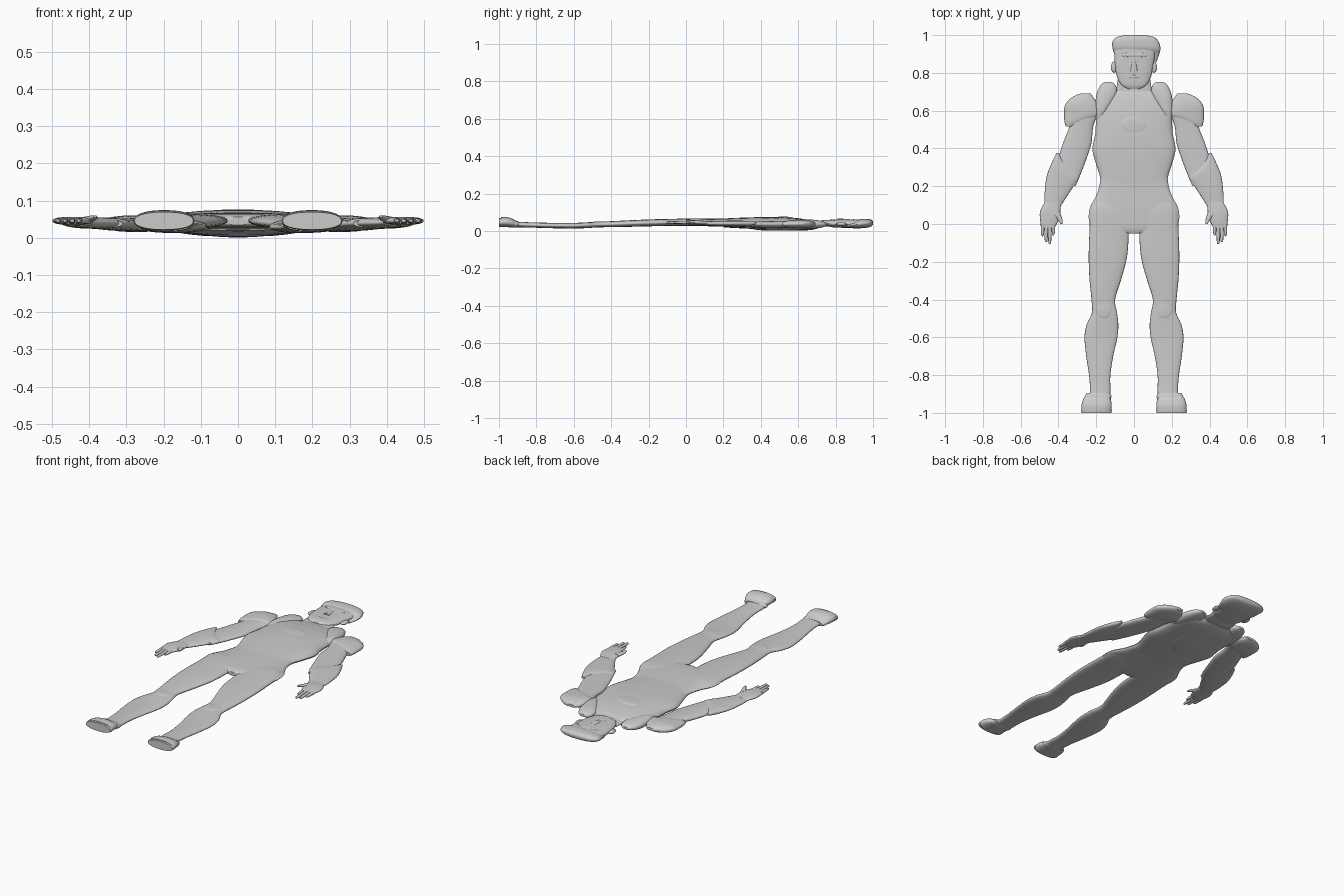
import bpy
import bmesh
import math
from mathutils import Vector

if "Cube" in bpy.data.objects:
    bpy.data.objects.remove(bpy.data.objects["Cube"], do_unlink=True)

UNIT = 0.01  # every measure below is in hundredths

grey = bpy.data.materials.new("light_grey")
grey.use_nodes = True
grey.diffuse_color = (0.6, 0.6, 0.6, 1)
grey.node_tree.nodes["Principled BSDF"].inputs["Base Color"].default_value = (0.6, 0.6, 0.6, 1)


def finish(name, bm):
    """Turn a bmesh into a smooth, grey object."""
    bmesh.ops.recalc_face_normals(bm, faces=bm.faces)
    mesh = bpy.data.meshes.new(name)
    bm.to_mesh(mesh)
    bm.free()
    mesh.materials.append(grey)
    obj = bpy.data.objects.new(name, mesh)
    bpy.context.collection.objects.link(obj)
    bpy.ops.object.select_all(action="DESELECT")
    obj.select_set(True)
    bpy.context.view_layer.objects.active = obj
    bpy.ops.object.shade_smooth_by_angle(angle=math.radians(50))
    return obj


def spline(rows, steps):
    """Smooth curve through all the stations."""
    pts = [Vector(r) for r in rows]
    pts = [pts[0]] + pts + [pts[-1]]
    for a, b, c, d in zip(pts, pts[1:], pts[2:], pts[3:]):
        for i in range(steps):
            t = i / steps
            yield b + 0.5 * t * (c - a + t * (2 * a - 5 * b + 4 * c - d + t * (3 * (b - c) + d - a)))
    yield pts[-1]


def loft(name, rows, side=1, power=2.3, steps=4, sides=28):
    """Body part from stations: y, x from, x to, z from, z to."""
    bm = bmesh.new()
    rings = []
    for y, xa, xb, za, zb in spline(rows, steps):
        ring = []
        for k in range(sides):
            c, s = (f(math.tau * k / sides) for f in (math.cos, math.sin))
            u = math.copysign(abs(c) ** (2 / power), c)
            v = math.copysign(abs(s) ** (2 / power), s)
            x = (xa + xb + u * (xb - xa)) / 2
            z = (za + zb + v * (zb - za)) / 2
            ring.append(bm.verts.new(Vector((side * x, y, z)) * UNIT))
        rings.append(ring)
    for lower, upper in zip(rings, rings[1:]):
        for k in range(sides):
            n = (k + 1) % sides
            bm.faces.new((lower[k], lower[n], upper[n], upper[k]))
    bm.faces.new(rings[0])
    bm.faces.new(rings[-1])
    return finish(name, bm)


def blob(name, centre, size):
    """Soft ellipsoid for shallow surface forms."""
    bm = bmesh.new()
    bmesh.ops.create_uvsphere(bm, u_segments=20, v_segments=12, radius=UNIT)
    for v in bm.verts:
        v.co = Vector(v.co[i] * size[i] + centre[i] * UNIT for i in range(3))
    return finish(name, bm)


# Torso: hips and the broader chest shell
loft("pelvis", [(-5, -3, 3, 3.4, 5.6), (-3, -14, 14, 3, 6.2), (0, -23, 23, 2.8, 6.5),
                (8, -23.5, 23.5, 2.6, 6.7), (15, -20, 20, 2.4, 6.7),
                (22, -18, 18, 2.2, 6.7), (28, -18, 18, 2, 6.8)])
loft("chest", [(20, -17.8, 17.8, 2, 6.6), (25, -18, 18, 1.6, 6.9), (33, -20.5, 20.5, 1.2, 7.2),
               (40, -22, 22, 0.8, 7.4), (48, -20.5, 20.5, 0.5, 7.5), (58, -20, 20, 0.3, 7),
               (64, -19, 19, 0.3, 6.2), (68, -16, 16, 0.7, 5.5), (71, -9, 9, 1.6, 4.6)])
blob("breastbone_plate", (0, 52, 7.1), (7, 5, 0.55))
blob("spine_plate", (0, 50, 1), (9, 14, 0.9))

# Neck and head
loft("neck", [(62, -10, 10, 1.5, 5.8), (68, -9.5, 9.5, 2, 5), (74, -9, 9, 2.3, 4.8),
              (80, -8, 8, 2.2, 5)])
loft("head", [(71.5, -3, 3, 3.7, 5.1), (73.5, -6.5, 6.5, 3, 5.8), (78, -9, 9, 2, 6),
              (83, -10, 10, 1.7, 6.1), (89, -10.3, 11, 1.6, 6.1), (94, -10, 11, 1.7, 5.9),
              (98, -6, 7, 2.6, 5)])
loft("hair", [(86, -9, 12, 1.6, 3.6), (90, -10.5, 13.4, 1.4, 4.8), (93, -11.3, 14, 1.4, 6.2),
              (96.5, -11.5, 13, 1.7, 6.4), (99, -9, 10.5, 2.4, 6), (100, -4, 5, 3.4, 5)])
loft("nose", [(81, -1.8, 1.8, 5, 6.7), (83, -1.5, 1.5, 5, 6.6), (88, -0.8, 0.8, 5, 6.2)])
blob("lips", (0, 78, 5.8), (3, 0.9, 0.45))
blob("brow", (0.3, 89.5, 5.9), (7.5, 1.2, 0.35))

for side, label in ((1, "left"), (-1, "right")):
    blob(label + "_ear", (side * 10.5, 83, 3.6), (1.7, 3, 0.9))

    # Raised collar and shoulder pad
    loft(label + "_collar", [(55, 17, 20, 2.5, 5), (60, 14, 20.5, 1.6, 6.2),
                             (68, 9.5, 20, 1.3, 6), (73, 9.5, 18, 1.9, 5.2),
                             (75.3, 12, 15.5, 2.8, 4.2)], side)
    loft(label + "_shoulder_pad", [(51.5, 33, 36, 2.6, 4.7), (54, 27, 36.8, 2, 5.4),
                                   (58, 18, 37, 1.6, 5.9), (63, 19, 36.5, 1.6, 6),
                                   (67, 21.5, 33, 2, 5.4), (69.2, 23, 28, 3, 4.5)], side)

    # Arm and its pointed bracer
    loft(label + "_upper_arm", [(20, 31, 43, 2.6, 5), (27, 28, 42, 2.3, 5.1),
                                (35, 25, 40, 2, 5.1), (43, 22.5, 37.5, 1.8, 5.2),
                                (52, 21.5, 34, 1.8, 5.4), (60, 18, 32, 1.9, 5.5)], side)
    loft(label + "_bracer", [(9, 39, 47, 3.2, 5), (13, 36.5, 47.5, 2.8, 5.2),
                             (20, 32, 47, 2.5, 5.4), (25, 29, 46.3, 2.4, 5.5),
                             (29, 33, 45, 2.5, 5.5), (34, 38, 42.8, 2.8, 5.2),
                             (37.5, 39.6, 41, 3.5, 4.7)], side)

    # Hand, four fingers and thumb
    loft(label + "_palm", [(-2, 42, 49, 3.7, 5.3), (3, 39.5, 49.8, 3.5, 5.6),
                           (7, 39, 49.6, 3.4, 5.6), (12, 39, 47, 3.2, 5.2)], side)
    for i, tip in enumerate((-6, -10.5, -9.5, -6.5)):
        x = 42.7 + 1.9 * i
        loft(f"{label}_finger_{i + 1}", [(tip, x - 0.3, x + 0.4, 4.2, 4.9),
                                         (tip + 1.5, x - 0.8, x + 0.8, 3.9, 5.2),
                                         (0, x - 1, x + 1, 3.7, 5.4)], side, sides=12)
    loft(label + "_thumb", [(0, 38, 38.8, 5.4, 6), (2, 37.8, 40.2, 4.7, 6),
                            (6, 39, 43, 3.8, 5.6)], side, sides=12)

    # Leg: thigh, knee and calf in one sweep
    loft(label + "_leg", [(-94, 12.8, 24, 1.8, 5.2), (-88, 12.5, 23.3, 1.9, 4.8),
                          (-80, 12.5, 23.8, 1.7, 4.5), (-70, 11, 25.3, 1.4, 4.3),
                          (-60, 8.8, 26.2, 1.3, 4.3), (-53, 8.3, 25, 1.5, 4.6),
                          (-47, 9, 22.3, 1.9, 4.9), (-40, 10, 22.5, 2, 5.2),
                          (-30, 7, 23.5, 2.2, 5.7), (-18, 3.8, 24, 2.5, 6.2),
                          (-5, 2.8, 23.6, 2.7, 6.5), (7, 3, 22.8, 2.8, 6.7),
                          (13, 8, 19, 3.5, 6)], side)
    blob(label + "_kneecap", (side * 16, -45, 4.7), (4, 5, 0.45))

    # Boot: cuff, upturned foot and flat sole
    loft(label + "_boot_cuff", [(-93, 12.3, 26, 1.8, 5.6), (-91, 12, 26, 1.7, 5.5),
                                (-89.5, 13, 25, 2, 5)], side)
    loft(label + "_foot", [(-99, 12, 27.8, 2, 7.3), (-96, 11.8, 27.8, 2, 7.4),
                           (-93, 12.3, 27, 1.9, 6.6), (-90.5, 13.5, 25.5, 2, 5)], side)
    loft(label + "_sole", [(-100, 12, 27.8, 2.2, 6.9), (-98.5, 11.7, 28.1, 2, 7.1)],
         side, steps=1)
